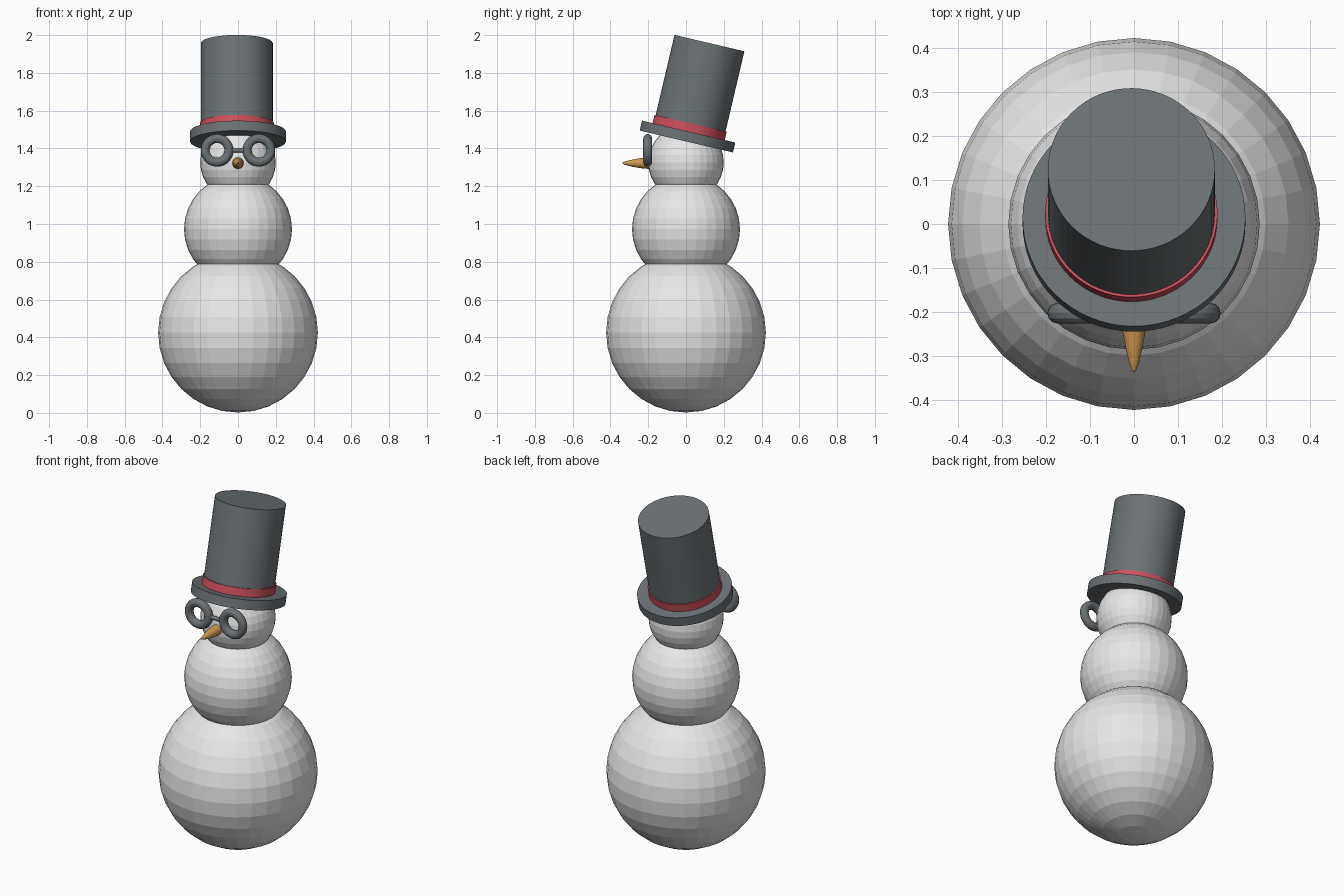
import bpy, bmesh, math
from mathutils import Matrix, Vector

cube = bpy.data.objects.get("Cube")
if cube:
    bpy.data.objects.remove(cube)


def material(name, rgb):
    m = bpy.data.materials.new(name)
    m.use_nodes = True
    m.diffuse_color = (*rgb, 1)
    m.node_tree.nodes["Principled BSDF"].inputs["Base Color"].default_value = (*rgb, 1)
    return m


SNOW = material("snow white", (0.8, 0.8, 0.8))
FELT = material("charcoal felt", (0.15, 0.17, 0.18))
RED = material("ribbon red", (0.62, 0.08, 0.11))
CARROT = material("carrot orange", (0.62, 0.32, 0.08))


def finish(name, mat):
    obj = bpy.context.object
    obj.name = obj.data.name = name
    obj.data.materials.append(mat)
    return obj


def ball(name, radius, z):
    bpy.ops.mesh.primitive_uv_sphere_add(segments=32, ring_count=16, radius=radius, location=(0, 0, z))
    return finish(name, SNOW)


# Snow body
ball("lower_body", 0.423, 0.425)
ball("upper_body", 0.286, 0.973)
ball("head", 0.2, 1.325)

# Top hat: discs stacked along one axis that leans backwards
lean = Matrix.Translation((0, 0.008, 1.463)) @ Matrix.Rotation(math.radians(-13.2), 4, "X")


def disc(name, radius, low, high, mat, x=0):
    bpy.ops.mesh.primitive_cylinder_add(vertices=64, radius=radius, depth=high - low)
    obj = finish(name, mat)
    obj.matrix_world = lean @ Matrix.Translation((x, 0, (low + high) / 2))
    return obj


disc("hat_brim", 0.2535, -0.027, 0.027, FELT)
disc("hat_crown", 0.19, 0, 0.508, FELT, -0.006)
disc("hat_band", 0.196, 0.02, 0.072, RED, -0.006)

# Round glasses
for side, x in (("left", 0.111), ("right", -0.111)):
    bpy.ops.mesh.primitive_torus_add(major_segments=48, minor_segments=12, major_radius=0.0625,
                                     minor_radius=0.0235, location=(x, -0.203, 1.39),
                                     rotation=(math.pi / 2, 0, 0))
    finish(side + "_glasses_rim", FELT)
bpy.ops.mesh.primitive_cylinder_add(vertices=24, radius=0.011, depth=0.12, location=(0, -0.203, 1.39),
                                    rotation=(0, math.pi / 2, 0))
finish("glasses_bridge", FELT)

# Carrot nose: a tapered profile of (forward, radius) turned around its axis
profile = [(0.16, 0), (0.16, 0.031), (0.2, 0.03), (0.245, 0.026), (0.29, 0.0175),
           (0.32, 0.01), (0.333, 0.005), (0.337, 0)]
bm = bmesh.new()
points = [bm.verts.new((r, -y, 1.322)) for y, r in profile]
edges = [bm.edges.new(pair) for pair in zip(points, points[1:])]
bmesh.ops.spin(bm, geom=points + edges, cent=(0, 0, 1.322), axis=(0, 1, 0),
               angle=math.tau, steps=24, use_merge=True)
bmesh.ops.remove_doubles(bm, verts=bm.verts, dist=0.0001)
bmesh.ops.recalc_face_normals(bm, faces=bm.faces)
mesh = bpy.data.meshes.new("carrot_nose")
bm.to_mesh(mesh)
bm.free()
mesh.materials.append(CARROT)
bpy.context.collection.objects.link(bpy.data.objects.new("carrot_nose", mesh))
